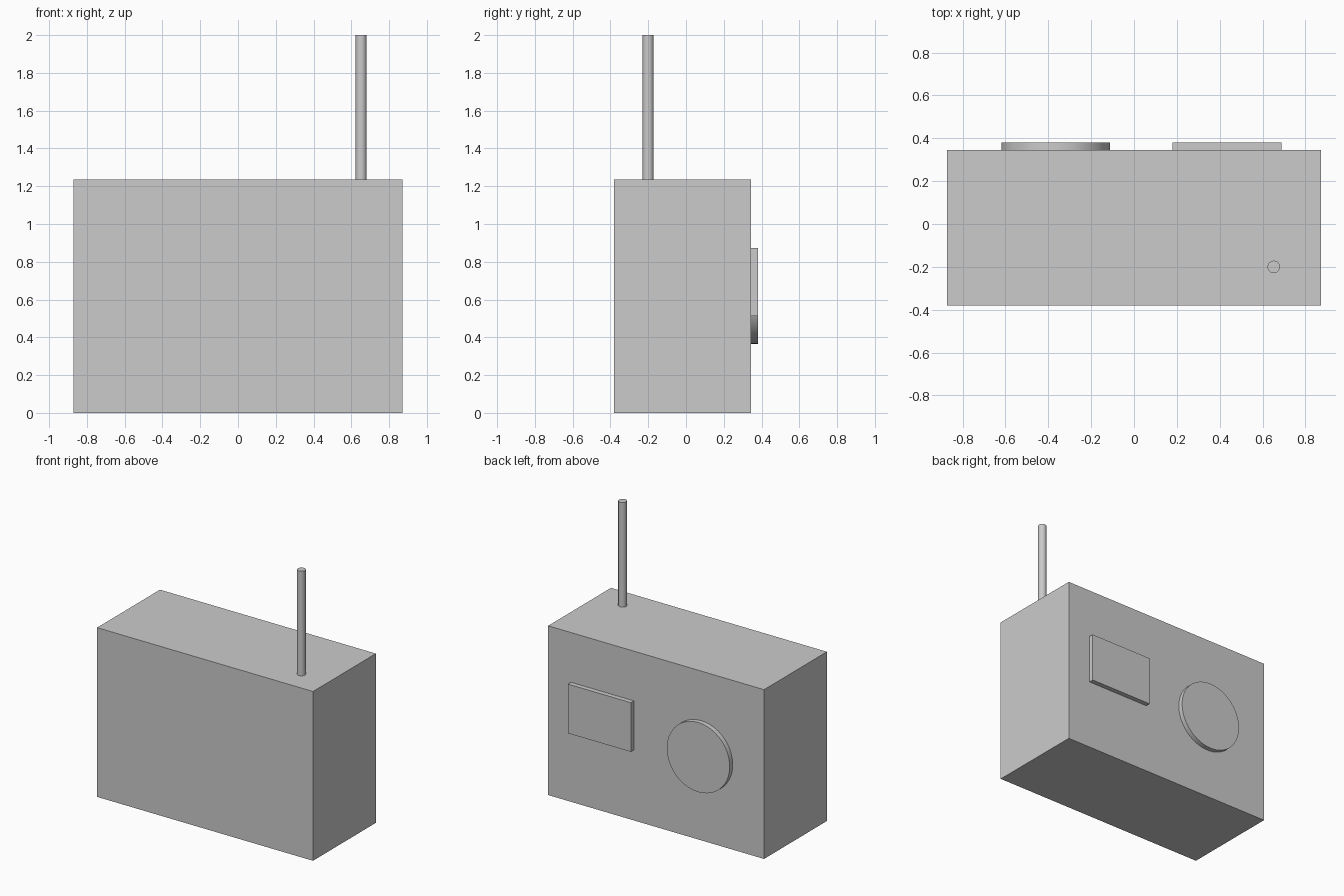
import bpy
import math

if "Cube" in bpy.data.objects:
    bpy.data.objects.remove(bpy.data.objects["Cube"])


def box(name, lo, hi):
    bpy.ops.mesh.primitive_cube_add(size=1, location=[(a + b) / 2 for a, b in zip(lo, hi)])
    ob = bpy.context.object
    ob.name = name
    ob.scale = [b - a for a, b in zip(lo, hi)]
    bpy.ops.object.transform_apply(location=False, rotation=False, scale=True)
    return ob


def cylinder(name, radius, depth, centre, rotation=(0, 0, 0), sides=32):
    bpy.ops.mesh.primitive_cylinder_add(vertices=sides, radius=radius, depth=depth,
                                        location=centre, rotation=rotation)
    ob = bpy.context.object
    ob.name = name
    bpy.ops.object.shade_smooth_by_angle(angle=math.radians(30))
    return ob


TOP = 1.236      # top of the case
BACK = 0.345     # face carrying the dial and the panel
OUTER = 0.38     # outer face of the dial and the panel

# Main case
box("case", (-0.872, -0.38, 0), (0.872, BACK, TOP))

# Raised rectangular panel
box("panel", (0.18, BACK, 0.514), (0.688, OUTER, 0.873))

# Round raised disc
cylinder("round_disc", 0.254, OUTER - BACK, (-0.365, (BACK + OUTER) / 2, 0.62),
         (math.pi / 2, 0, 0), 64)

# Antenna rod
cylinder("antenna", 0.029, 2 - TOP, (0.652, -0.2, (2 + TOP) / 2))
